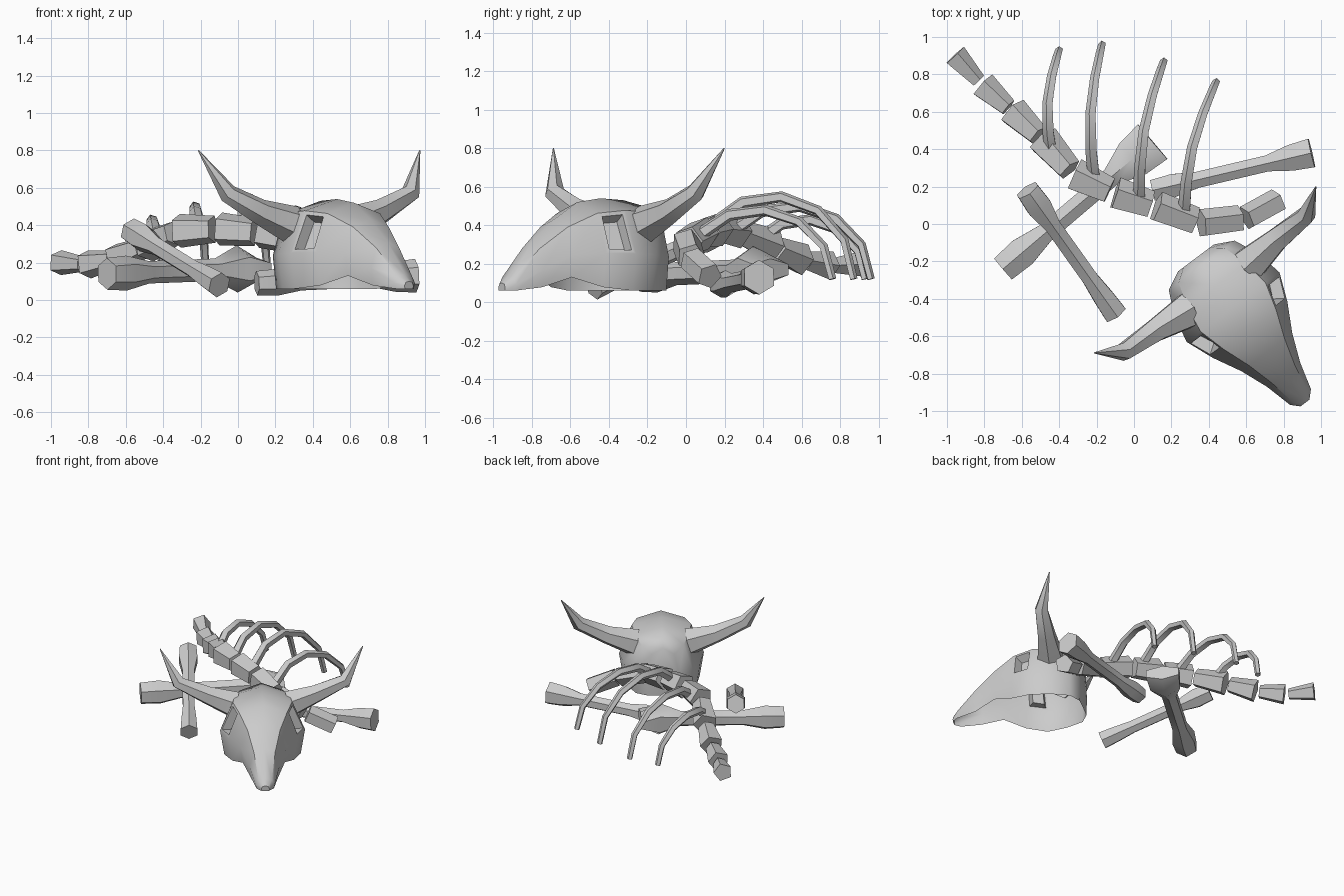
import bpy, bmesh, math
from mathutils import Vector

cube = bpy.data.objects.get("Cube")
if cube:
    bpy.data.objects.remove(cube, do_unlink=True)

grey = (0.6, 0.6, 0.6, 1)
bone = bpy.data.materials.new("bone_grey")
bone.use_nodes = True
bone.diffuse_color = grey
bone.node_tree.nodes["Principled BSDF"].inputs["Base Color"].default_value = grey


def finish(name, bm, sharp_angle):
    bmesh.ops.recalc_face_normals(bm, faces=bm.faces)
    mesh = bpy.data.meshes.new(name)
    bm.to_mesh(mesh)
    bm.free()
    mesh.materials.append(bone)
    obj = bpy.data.objects.new(name, mesh)
    bpy.context.collection.objects.link(obj)
    bpy.ops.object.select_all(action='DESELECT')
    obj.select_set(True)
    bpy.context.view_layer.objects.active = obj
    bpy.ops.object.shade_smooth_by_angle(angle=math.radians(sharp_angle))


def loft(bm, rings, closed):
    """Skin quads between consecutive rings, then cap both ends."""
    for ring, following in zip(rings, rings[1:]):
        count = len(ring)
        for i in range(count if closed else count - 1):
            j = (i + 1) % count
            bm.faces.new((ring[i], ring[j], following[j], following[i]))
    bm.faces.new(rings[0])
    bm.faces.new(rings[-1])


def tube(name, points, radii, sides=6, flatten_end=1, sharp_angle=45):
    """Tapered tube along a path; flatten_end scales the height of the last ring."""
    points = [Vector(p) for p in points]
    last = len(points) - 1
    bm = bmesh.new()
    rings = []
    for i, (point, radius) in enumerate(zip(points, radii)):
        tangent = (points[min(i + 1, last)] - points[max(i - 1, 0)]).normalized()
        side = tangent.cross(Vector((0, 0, 1))).normalized()
        up = side.cross(tangent)
        if i == last:
            up = up * flatten_end
        ring = []
        for k in range(sides):
            angle = 2 * math.pi * (k + 0.5) / sides
            offset = side * math.cos(angle) + up * math.sin(angle)
            ring.append(bm.verts.new(point + radius * offset))
        rings.append(ring)
    loft(bm, rings, True)
    finish(name, bm, sharp_angle)


# Skull frame: along runs to the snout, across runs to the skull's left
snout_axis = Vector((0.6, -0.8, 0))
left_axis = Vector((0.8, 0.6, 0))
skull_origin = Vector((0.38, -0.245, 0))


def skull_point(along, across, height):
    return skull_origin + along * snout_axis + across * left_axis + Vector((0, 0, height))


# Skull shell, open underneath: distance along, half width, crest height
stations = [(-0.08, 0.12, 0.44), (-0.03, 0.22, 0.5), (0.1, 0.28, 0.53), (0.25, 0.31, 0.54),
            (0.4, 0.25, 0.52), (0.55, 0.17, 0.43), (0.7, 0.11, 0.31), (0.85, 0.07, 0.14),
            (0.89, 0.03, 0.1)]
# One side of the arch: share of the width, share of the height
arch = [(0.9, 0), (1, 0.4), (0.7, 0.87)]
arch = [(-w, h) for w, h in arch] + [(0, 1)] + [(w, h) for w, h in reversed(arch)]
bm = bmesh.new()
rings = []
for along, width, crest in stations:
    # The lower edge rises in a notch behind the snout
    base = 0.06 + 0.07 * math.exp(-((along - 0.55) / 0.13) ** 2)
    rings.append([bm.verts.new(skull_point(along, w * width, base + h * (crest - base)))
                  for w, h in arch])
loft(bm, rings, False)
bmesh.ops.recalc_face_normals(bm, faces=bm.faces)

# Eye sockets sunk into both sides
for side in (-1, 1):
    target = skull_point(0.33, side * 0.23, 0.35)
    eye = min(bm.faces, key=lambda face: (face.calc_center_median() - target).length)
    bmesh.ops.inset_individual(bm, faces=[eye], thickness=0.03)
    bmesh.ops.inset_individual(bm, faces=[eye], thickness=0.025, depth=-0.06)
finish("skull", bm, 40)

# Horns: along, across and height from root to tip
horn_path = [(0.12, 0.2, 0.4), (0.1, 0.4, 0.47), (0.09, 0.61, 0.57), (0, 0.74, 0.8)]
for side, label in ((1, "left"), (-1, "right")):
    tube("horn_" + label, [skull_point(a, side * c, h) for a, c, h in horn_path],
         [0.105, 0.07, 0.052, 0.003])

# Vertebrae: each fills most of the gap between two joints and narrows forwards
joints = [(-0.96, 0.9, 0.2), (-0.81, 0.74, 0.19), (-0.65, 0.6, 0.22), (-0.49, 0.45, 0.29),
          (-0.32, 0.26, 0.37), (-0.1, 0.16, 0.38), (0.12, 0.09, 0.36), (0.36, 0, 0.31),
          (0.6, 0.03, 0.22), (0.8, 0.14, 0.12)]
joints = [Vector(p) for p in joints]
for i, (start, end) in enumerate(zip(joints, joints[1:])):
    radius = 0.07 + 0.025 * math.sin(math.pi * i / 8)
    taper = 0.6 + 0.05 * i
    tube(f"vertebra_{i + 1}", [start, start.lerp(end, 0.85)], [radius, radius * taper],
         sides=5, sharp_angle=30)

# Ribs: part of an ellipse from the spine over to a low tip
ribs = [((-0.44, 0.37), (-0.4, 0.93), 0.43), ((-0.21, 0.23), (-0.17, 0.96), 0.5),
        ((0.03, 0.13), (0.16, 0.87), 0.55), ((0.27, 0.07), (0.44, 0.76), 0.48)]
tip_height = 0.12
for i, (root, tip, peak) in enumerate(ribs):
    path = []
    for step in range(6):
        angle = math.radians(40 + 28 * step)
        share = (math.cos(math.radians(40)) - math.cos(angle)) / (1 + math.cos(math.radians(40)))
        x, y = Vector(root).lerp(Vector(tip), share)
        bow = 0.04 * math.sin(math.pi * share)
        path.append((x - bow, y, tip_height + (peak - tip_height) * math.sin(angle)))
    tube(f"rib_{i + 1}", path, [0.036 - 0.003 * step for step in range(6)], sides=5)


def limb_bone(name, start, end, shaft, start_knob, end_knob, flatten_end=1):
    """Straight shaft with a swollen knob at each end."""
    shares = (0, 0.13, 0.28, 0.72, 0.87, 1)
    radii = (start_knob, start_knob * 1.1, shaft, shaft, end_knob * 0.9, end_knob)
    path = [Vector(start).lerp(Vector(end), share) for share in shares]
    tube(name, path, radii, flatten_end=flatten_end)


# Loose limb bones
limb_bone("leaning_limb_bone", (-0.57, 0.18, 0.37), (-0.1, -0.48, 0.08), 0.05, 0.07, 0.07)
limb_bone("crossed_limb_bone", (-0.7, -0.24, 0.14), (0.1, 0.44, 0.17), 0.06, 0.085, 0.14,
          flatten_end=0.4)
limb_bone("rear_limb_bone", (0.1, 0.18, 0.09), (0.95, 0.38, 0.13), 0.05, 0.065, 0.09)
